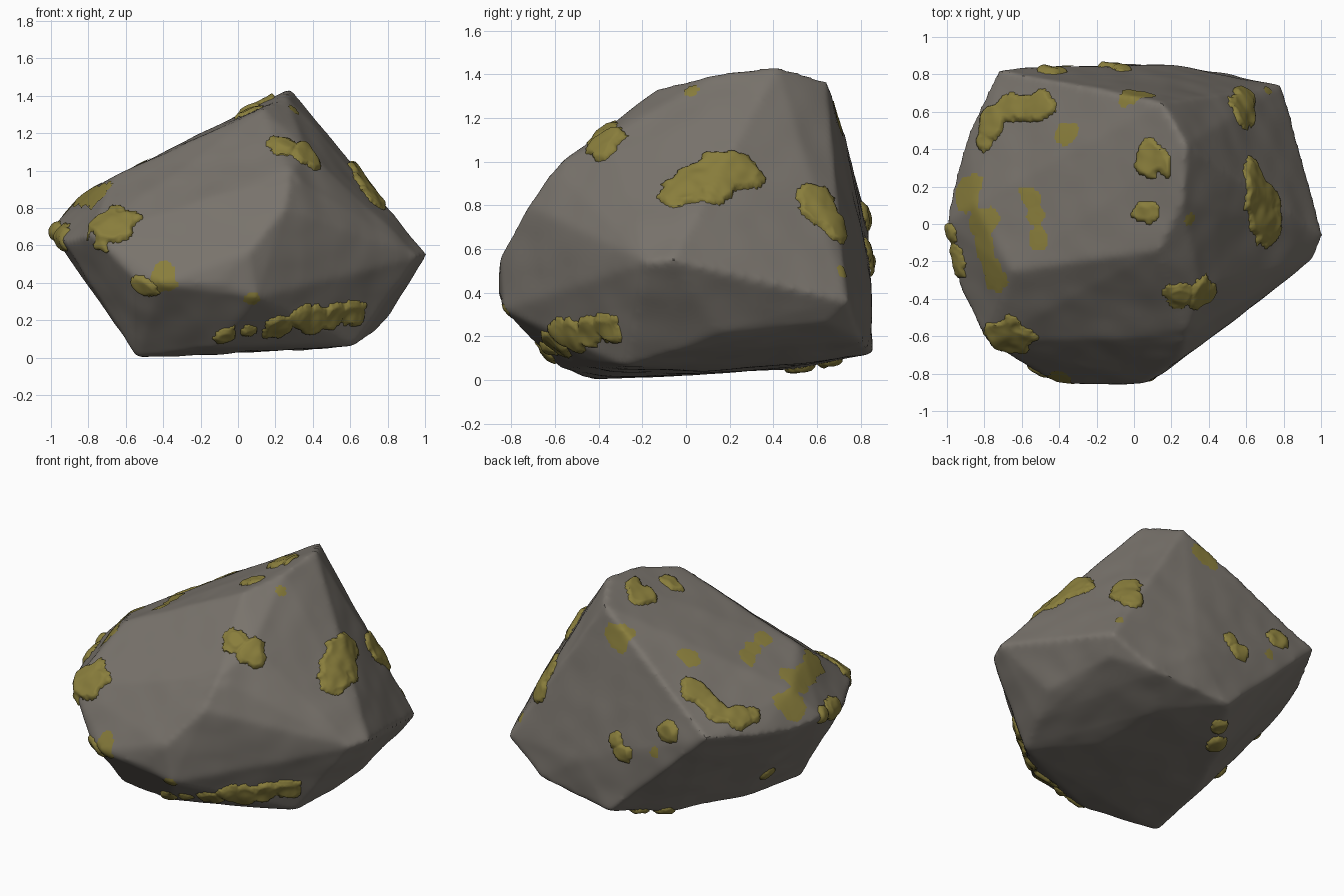
import bpy, bmesh
from math import exp
from mathutils import Vector, noise
from mathutils.bvhtree import BVHTree
from mathutils.geometry import intersect_point_line

cube = bpy.data.objects.get("Cube")
if cube:
    bpy.data.objects.remove(cube, do_unlink=True)


def material(name, rgb):
    mat = bpy.data.materials.new(name)
    mat.use_nodes = True
    mat.diffuse_color = (*rgb, 1)
    bsdf = mat.node_tree.nodes["Principled BSDF"]
    bsdf.inputs["Base Color"].default_value = (*rgb, 1)
    bsdf.inputs["Roughness"].default_value = 0.9
    return mat


def add_object(name, bm, mat):
    mesh = bpy.data.meshes.new(name)
    bm.to_mesh(mesh)
    obj = bpy.data.objects.new(name, mesh)
    mesh.materials.append(mat)
    bpy.context.collection.objects.link(obj)
    return obj


def shade(obj, degrees):
    bpy.ops.object.select_all(action='DESELECT')
    obj.select_set(True)
    bpy.context.view_layer.objects.active = obj
    bpy.ops.object.shade_smooth_by_angle(angle=degrees * 0.01745)


stone = material("warm grey stone", (0.19, 0.172, 0.15))
moss = material("olive moss", (0.25, 0.207, 0.045))

# Main corners of the boulder
ridge = [(.13, -.14, 1.33), (.26, .12, 1.4), (.28, .42, 1.44), (.15, .65, 1.37)]
front = [(-.65, -.25, .97), (.28, -.6, .98), (.25, -.72, .8), (.05, -.85, .56),
         (-.1, -.86, .4), (-.4, -.85, .4), (.1, -.84, .32), (-.55, -.78, .42),
         (.36, -.36, 1.12)]
left_rim = [(-.78, -.63, .66), (-.93, -.35, .62), (-1.01, 0, .68), (-.96, .25, .68),
            (-.88, .5, .72), (-.73, .83, .78), (-.85, .1, .86)]
right_rim = [(1.01, -.06, .55), (.97, -.18, .54), (.9, .3, .47), (.79, .74, .36)]
base = [(-.54, -.43, 0), (-.46, .05, .02), (-.28, .47, .05), (-.1, -.58, .06),
        (.4, -.42, .08), (.62, -.28, .06), (.72, -.05, .13), (.8, .15, .22),
        (.35, .1, .04), (.3, .59, .08), (.5, .81, .18), (-.03, .86, .12),
        (.74, .65, .26), (.2, .85, .4)]

bm = bmesh.new()
for co in ridge + front + left_rim + right_rim + base:
    bm.verts.new(co)
hull = bmesh.ops.convex_hull(bm, input=bm.verts)
loose = {g for g in hull["geom_interior"] if isinstance(g, bmesh.types.BMVert)}
bmesh.ops.delete(bm, geom=list(loose), context='VERTS')
bmesh.ops.recalc_face_normals(bm, faces=bm.faces)
rock = add_object("boulder", bm, stone)
bm.free()

# Even, softly worn surface
remesh = rock.modifiers.new("even", 'REMESH')
remesh.mode = 'VOXEL'
remesh.voxel_size = 0.019
worn = rock.modifiers.new("worn", 'SMOOTH')
worn.factor = 0.5
worn.iterations = 6
evaluated = rock.evaluated_get(bpy.context.evaluated_depsgraph_get())
worn_mesh = bpy.data.meshes.new_from_object(evaluated)
rock.modifiers.clear()
rock.data = worn_mesh
if not worn_mesh.materials:
    worn_mesh.materials.append(stone)

# Shallow dents, and a crack across the front shoulder
crack = Vector((-.5, -.56, .65)), Vector((.28, -.58, .96))
bm = bmesh.new()
bm.from_mesh(worn_mesh)
bm.normal_update()
shifts = []
for v in bm.verts:
    wide = noise.noise(v.co * 2.3 + Vector((3, 1, 7)))
    fine = noise.noise(v.co * 6)
    near, along = intersect_point_line(v.co, *crack)
    near = crack[0].lerp(crack[1], min(1, max(0, along)))
    groove = exp(-((v.co - near).length / 0.035) ** 2)
    shifts.append(v.normal * (0.01 * wide + 0.006 * fine - 0.012 * groove))
for v, shift in zip(bm.verts, shifts):
    v.co += shift
bm.normal_update()
bm.to_mesh(worn_mesh)
tree = BVHTree.FromBMesh(bm)

# Thick moss clumps: centre and radius, by side of the boulder
right_clumps = [(.7, .0, .87, .12), (.68, .13, .93, .13), (.66, .25, .96, .11),
                (.53, .58, .77, .11), (.58, .68, .69, .09),
                (.25, -.38, 1.14, .085), (.36, -.37, 1.08, .095)]
top_clumps = [(.09, .35, 1.37, .11), (.05, .06, 1.33, .08),
              (-.8, .55, .87, .1), (-.7, .64, .93, .09), (-.62, .63, .96, .09),
              (-.52, .65, 1, .09), (-.84, .45, .85, .06)]
left_clumps = [(-.67, -.57, .67, .14), (-.95, -.2, .64, .09), (-.98, -.04, .68, .06),
               (-.6, .05, .24, .06)]
front_clumps = [(-.5, -.78, .37, .08), (.6, -.36, .23, .09), (.5, -.42, .22, .09),
                (.38, -.48, .22, .09), (.3, -.52, .25, .08), (.2, -.58, .17, .09),
                (.06, -.62, .15, .06), (-.06, -.64, .12, .07)]
back_clumps = [(-.44, .8, .75, .075), (-.07, .83, .6, .06), (-.12, .83, .53, .065),
               (-.2, .53, .07, .07), (-.12, .66, .09, .06)]
# Thin stains
stains = [(-.36, .49, 1.1, .07), (-.55, .14, 1, .065), (-.52, .04, 1.02, .06),
          (-.51, -.07, 1.03, .065), (-.9, .16, .82, .1), (-.82, .0, .89, .09),
          (-.81, -.13, .88, .09), (-.75, -.27, .88, .11), (-.4, -.82, .42, .08),
          (.07, -.8, .34, .045), (.29, .03, 1.32, .035), (.02, .71, 1.22, .09),
          (-.36, .81, .59, .04), (.72, .72, .5, .03)]


def moss_object(name, spots, height):
    centres = [(tree.find_nearest(Vector(s[:3]))[0], s[3]) for s in spots]

    def depth(p):
        ragged = 1 + 0.4 * noise.noise(p * 9) + 0.2 * noise.noise(p * 19)
        return max(r * ragged - (p - c).length for c, r in centres)

    part = bm.copy()
    bare = [f for f in part.faces if depth(f.calc_center_median()) < 0]
    bmesh.ops.delete(part, geom=bare, context='FACES')
    bmesh.ops.subdivide_edges(part, edges=part.edges, cuts=1, use_grid_fill=True)
    for _ in range(3):
        bmesh.ops.smooth_vert(part, verts=part.verts, factor=0.5,
                              use_axis_x=True, use_axis_y=True, use_axis_z=True)
    part.normal_update()
    moved = []
    for v in part.verts:
        rise = min(1, max(0, depth(v.co) / 0.03))
        lumps = 1 + 0.5 * noise.noise(v.co * 14)
        lift = -0.004 if v.is_boundary and height > 0.01 else 0.004
        moved.append(v.co + v.normal * (lift + height * rise * lumps))
    for v, co in zip(part.verts, moved):
        v.co = co
    obj = add_object(name, part, moss)
    part.free()
    shade(obj, 50)


moss_object("moss_clumps", right_clumps + top_clumps + left_clumps + front_clumps
            + back_clumps, 0.018)
moss_object("moss_stains", stains, 0.001)
bm.free()
shade(rock, 35)
